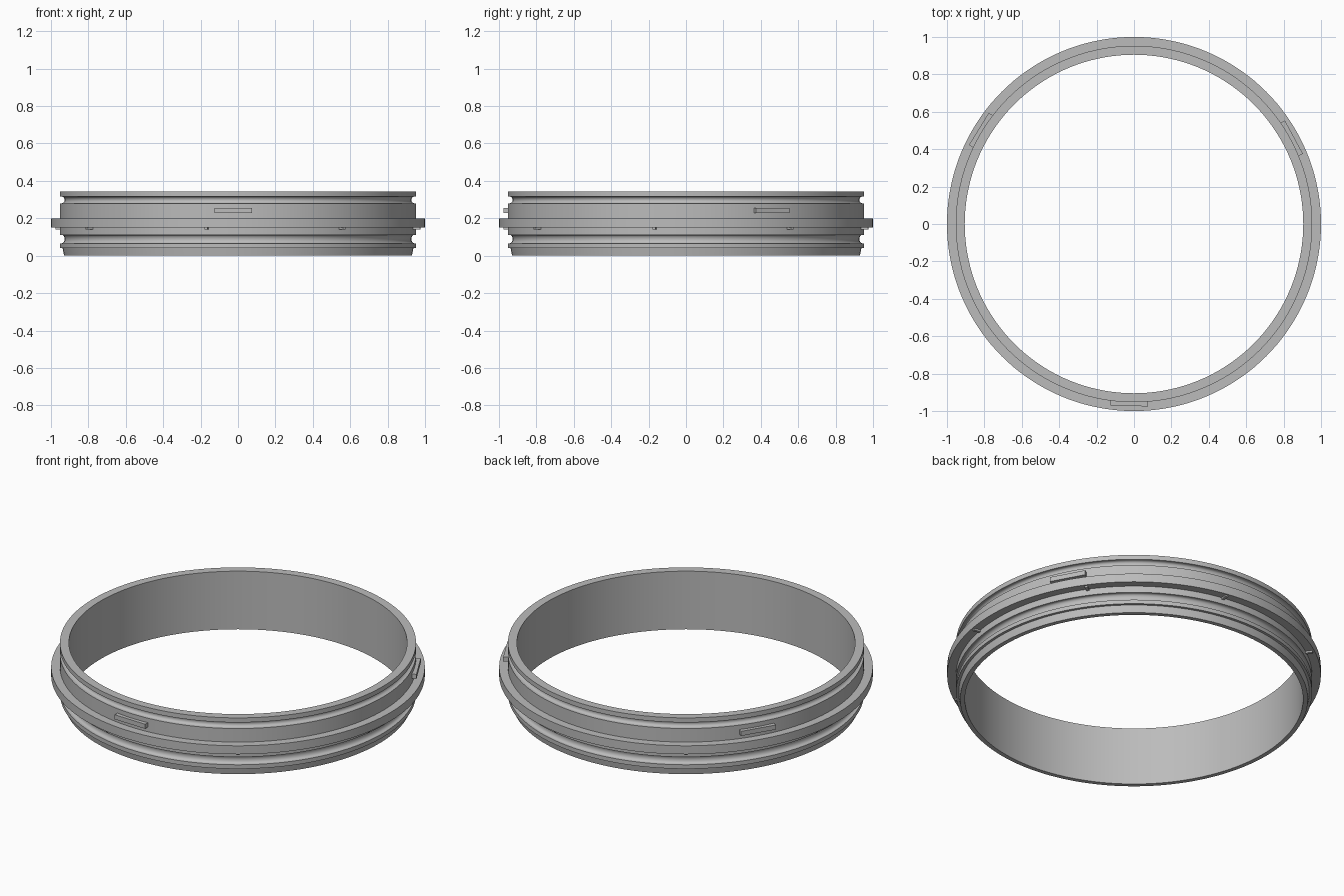
import bpy, bmesh
from math import sin, cos, pi, radians
from mathutils import Matrix

cube = bpy.data.objects.get("Cube")
if cube:
    bpy.data.objects.remove(cube, do_unlink=True)

grey = bpy.data.materials.new("plain_grey")
grey.use_nodes = True
COLOUR = (0.5, 0.5, 0.5, 1)
grey.diffuse_color = COLOUR
grey.node_tree.nodes["Principled BSDF"].inputs["Base Color"].default_value = COLOUR


def finish(bm, name):
    bmesh.ops.recalc_face_normals(bm, faces=bm.faces)
    mesh = bpy.data.meshes.new(name)
    bm.to_mesh(mesh)
    bm.free()
    mesh.materials.append(grey)
    obj = bpy.data.objects.new(name, mesh)
    bpy.context.collection.objects.link(obj)
    return obj


def lathe(name, profile, segments=144):
    """Closed (radius, height) profile turned around z."""
    bm = bmesh.new()
    rings = []
    for i in range(segments):
        a = 2 * pi * i / segments
        rings.append([bm.verts.new((r * cos(a), r * sin(a), z)) for r, z in profile])
    n = len(profile)
    for i in range(segments):
        p, q = rings[i], rings[(i + 1) % segments]
        for k in range(n):
            m = (k + 1) % n
            bm.faces.new((p[k], q[k], q[m], p[m]))
    return finish(bm, name)


def groove(low, high, lip, depth, steps=8):
    """Rounded channel cut into the outer wall, from bottom to top."""
    mid, half = (low + high) / 2, (high - low) / 2
    return [(lip - depth * sin(pi * i / steps), mid - half * cos(pi * i / steps))
            for i in range(steps + 1)]


def blocks(name, angles, r0, r1, width, z0, z1):
    """Radial blocks repeated at the given angles."""
    bm = bmesh.new()
    for a in angles:
        place = (Matrix.Rotation(radians(a), 4, 'Z')
                 @ Matrix.Translation(((r0 + r1) / 2, 0, (z0 + z1) / 2))
                 @ Matrix.Diagonal((r1 - r0, width, z1 - z0, 1)))
        bmesh.ops.create_cube(bm, size=1, matrix=place)
    return finish(bm, name)


# Ring body: tapered foot, lower seal groove, flange, upper seal groove, rim
INNER, WALL, FLANGE, TOP = 0.905, 0.953, 1.0, 0.343
profile = [(INNER, 0), (0.93, 0), (0.938, 0.042), (WALL, 0.042), (WALL, 0.066)]
profile += groove(0.066, 0.112, 0.943, 0.016)
profile += [(WALL, 0.112), (WALL, 0.15), (FLANGE, 0.15), (FLANGE, 0.2), (WALL, 0.2), (WALL, 0.28)]
profile += groove(0.28, 0.316, 0.943, 0.016)
profile += [(WALL, 0.316), (WALL, TOP), (INNER, TOP)]
ring = lathe("ring_body", profile)
bpy.context.view_layer.objects.active = ring
ring.select_set(True)
bpy.ops.object.shade_smooth_by_angle(angle=radians(30))
ring.select_set(False)

# Three locking tabs on the wall above the flange
blocks("locking_tabs", [28.5 + 120 * i for i in range(3)], 0.935, 0.973, 0.202, 0.227, 0.254)

# Eight small stops under the flange
blocks("flange_stops", [35 + 45 * i for i in range(8)], 0.945, 0.99, 0.016, 0.14, 0.155)
